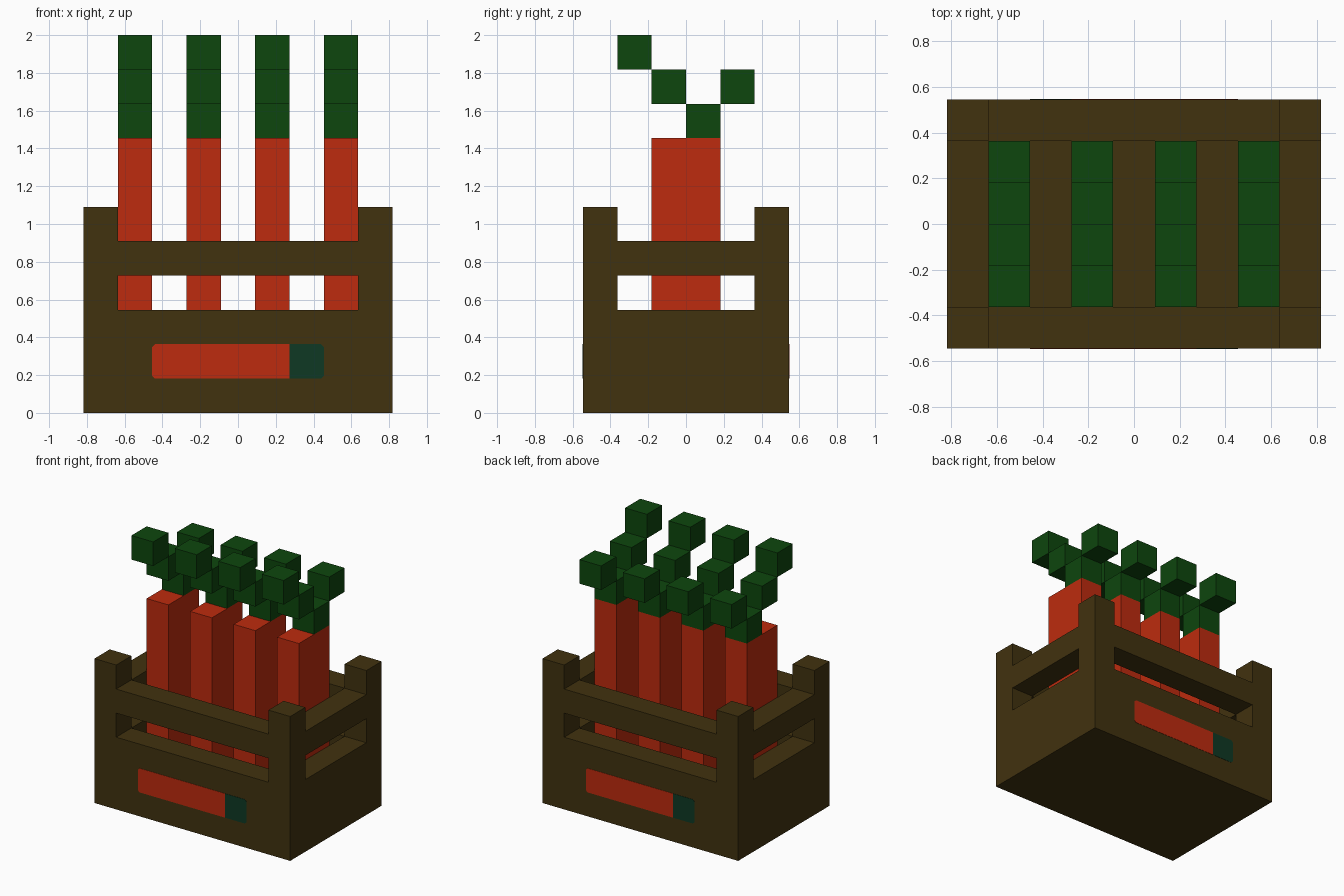
import bpy, bmesh
from mathutils import Matrix, Vector

if "Cube" in bpy.data.objects:
    bpy.data.objects.remove(bpy.data.objects["Cube"])

U = 2 / 11  # one block of the design grid


def material(name, rgb):
    m = bpy.data.materials.new(name)
    m.diffuse_color = (*rgb, 1)
    m.use_nodes = True
    m.node_tree.nodes["Principled BSDF"].inputs["Base Color"].default_value = m.diffuse_color
    return m


WOOD = material("brown wood", (0.053, 0.032, 0.0048))
ORANGE = material("carrot orange", (0.509, 0.024, 0.0044))
LEAF = material("leaf green", (0.004, 0.061, 0.004))
TEAL = material("label teal", (0.0044, 0.040, 0.017))


def finish(bm, name, mat):
    bmesh.ops.recalc_face_normals(bm, faces=bm.faces)
    me = bpy.data.meshes.new(name)
    bm.to_mesh(me)
    bm.free()
    me.materials.append(mat)
    ob = bpy.data.objects.new(name, me)
    bpy.context.collection.objects.link(ob)
    return ob


def add_box(bm, lo, hi):
    """Box between two corners given in grid blocks."""
    lo, hi = Vector(lo) * U, Vector(hi) * U
    bmesh.ops.create_cube(bm, size=1, matrix=Matrix.Translation((lo + hi) / 2)
                          @ Matrix.Diagonal((*(hi - lo), 1)))


# Crate: one shell over a small lattice of solid and empty cells
XS, YS, ZS = (-4.5, -3.5, 3.5, 4.5), (-3, -2, 2, 3), (0, 1, 3, 4, 5, 6)


def solid(i, j, k):
    if not (0 <= i < 3 and 0 <= j < 3 and 0 <= k < 5):
        return False
    if i != 1 and j != 1:
        return True               # corner posts
    if i == 1 and j == 1:
        return k == 0             # floor
    return k in (0, 1, 3)         # low walls and upper rails


bm = bmesh.new()
for c in [(i, j, k) for i in range(3) for j in range(3) for k in range(5)]:
    if not solid(*c):
        continue
    for axis in range(3):
        for step in (0, 1):
            n = list(c)
            n[axis] += 2 * step - 1
            if solid(*n):
                continue
            a, b = [x for x in range(3) if x != axis]
            quad = []
            for da, db in ((0, 0), (1, 0), (1, 1), (0, 1)):
                p = list(c)
                p[axis] += step
                p[a] += da
                p[b] += db
                quad.append(bm.verts.new(Vector((XS[p[0]], YS[p[1]], ZS[p[2]])) * U))
            bm.faces.new(quad)
bmesh.ops.remove_doubles(bm, verts=bm.verts, dist=1e-4)
finish(bm, "crate", WOOD)

# Carrots with stepped leaf blocks
for n, x in enumerate((-3.5, -1.5, 0.5, 2.5), 1):
    bm = bmesh.new()
    add_box(bm, (x, -1, 1), (x + 1, 1, 8))
    finish(bm, f"carrot_{n}", ORANGE)
    bm = bmesh.new()
    for y, z in ((0, 8), (-1, 9), (1, 9), (-2, 10)):
        add_box(bm, (x, y, z), (x + 1, y + 1, z + 1))
    finish(bm, f"carrot_leaves_{n}", LEAF)


# Painted carrot labels on front and back: thin plates with clipped outer corners
def label(name, inner, outer, mat, turn):
    s = 0.08 if outer > inner else -0.08
    outline = ((inner, 1), (outer - s, 1), (outer, 1.08),
               (outer, 1.92), (outer - s, 2), (inner, 2))
    bm = bmesh.new()
    face = bm.faces.new([bm.verts.new((x * U, -3 * U, z * U)) for x, z in outline])
    ext = bmesh.ops.extrude_face_region(bm, geom=[face])
    bmesh.ops.translate(bm, vec=(0, -0.002, 0),
                        verts=[v for v in ext["geom"] if isinstance(v, bmesh.types.BMVert)])
    if turn:
        bmesh.ops.rotate(bm, verts=bm.verts, matrix=Matrix.Rotation(3.14159265, 3, 'Z'))
    finish(bm, name, mat)


for side, turn in (("front", False), ("back", True)):
    label(f"{side}_label_root", 1.5, -2.5, ORANGE, turn)
    label(f"{side}_label_leaf", 1.5, 2.5, TEAL, turn)
